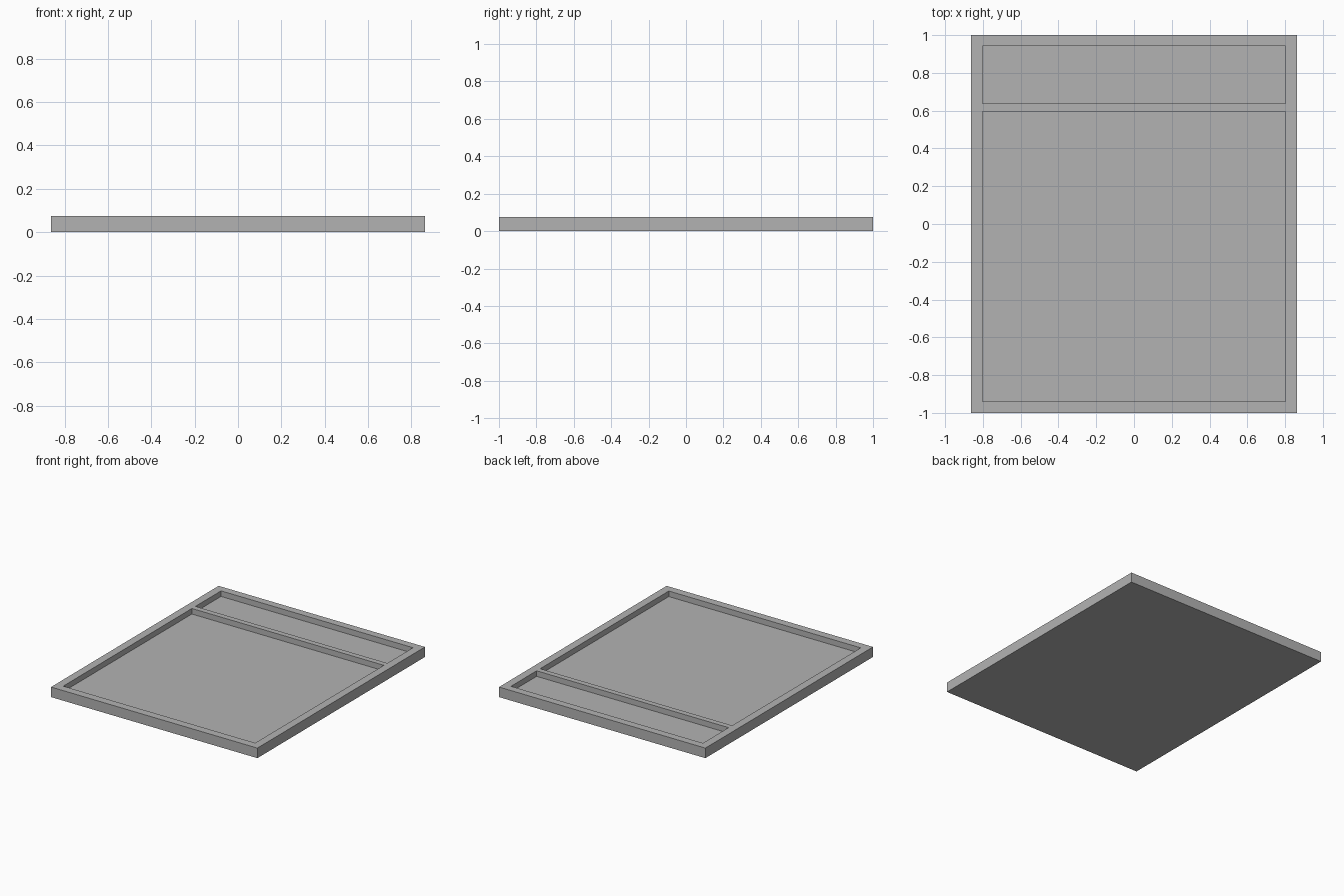
import bpy
import bmesh
from mathutils import Vector

cube = bpy.data.objects.get("Cube")
if cube:
    bpy.data.objects.remove(cube, do_unlink=True)

WIDTH, LENGTH, HEIGHT = 1.724, 2.0, 0.076
FLOOR = 0.034                      # height of the recessed floors
INNER_X = 0.802                    # half width of both recesses
POCKETS = [(-0.94, 0.595), (0.637, 0.943)]   # front and back edge of each recess

# Single flat grey
grey = bpy.data.materials.new("plain grey")
grey.use_nodes = True
colour = (0.45, 0.45, 0.45, 1)
grey.diffuse_color = colour
grey.node_tree.nodes["Principled BSDF"].inputs["Base Color"].default_value = colour

# Solid slab
bm = bmesh.new()
bmesh.ops.create_cube(bm, size=1)
for v in bm.verts:
    v.co = Vector((v.co.x * WIDTH, v.co.y * LENGTH, (v.co.z + 0.5) * HEIGHT))


def score(axis, position):
    """Cut the slab's faces along a plane across the given axis."""
    normal, point = Vector(), Vector()
    normal[axis], point[axis] = 1, position
    bmesh.ops.bisect_plane(bm, geom=bm.verts[:] + bm.edges[:] + bm.faces[:],
                           plane_co=point, plane_no=normal)


for x in (-INNER_X, INNER_X):
    score(0, x)
for pocket in POCKETS:
    for y in pocket:
        score(1, y)


# Sink the two recesses, leaving the rim and the divider bar
def in_pocket(face):
    c = face.calc_center_median()
    return (c.z > HEIGHT - 0.001 and abs(c.x) < INNER_X
            and any(a < c.y < b for a, b in POCKETS))


for face in [f for f in bm.faces if in_pocket(f)]:
    sunk = bmesh.ops.extrude_discrete_faces(bm, faces=[face])["faces"][0]
    for v in sunk.verts:
        v.co.z = FLOOR

bmesh.ops.recalc_face_normals(bm, faces=bm.faces[:])
mesh = bpy.data.meshes.new("divided_tray")
bm.to_mesh(mesh)
bm.free()
mesh.materials.append(grey)
tray = bpy.data.objects.new("divided_tray", mesh)
bpy.context.collection.objects.link(tray)
